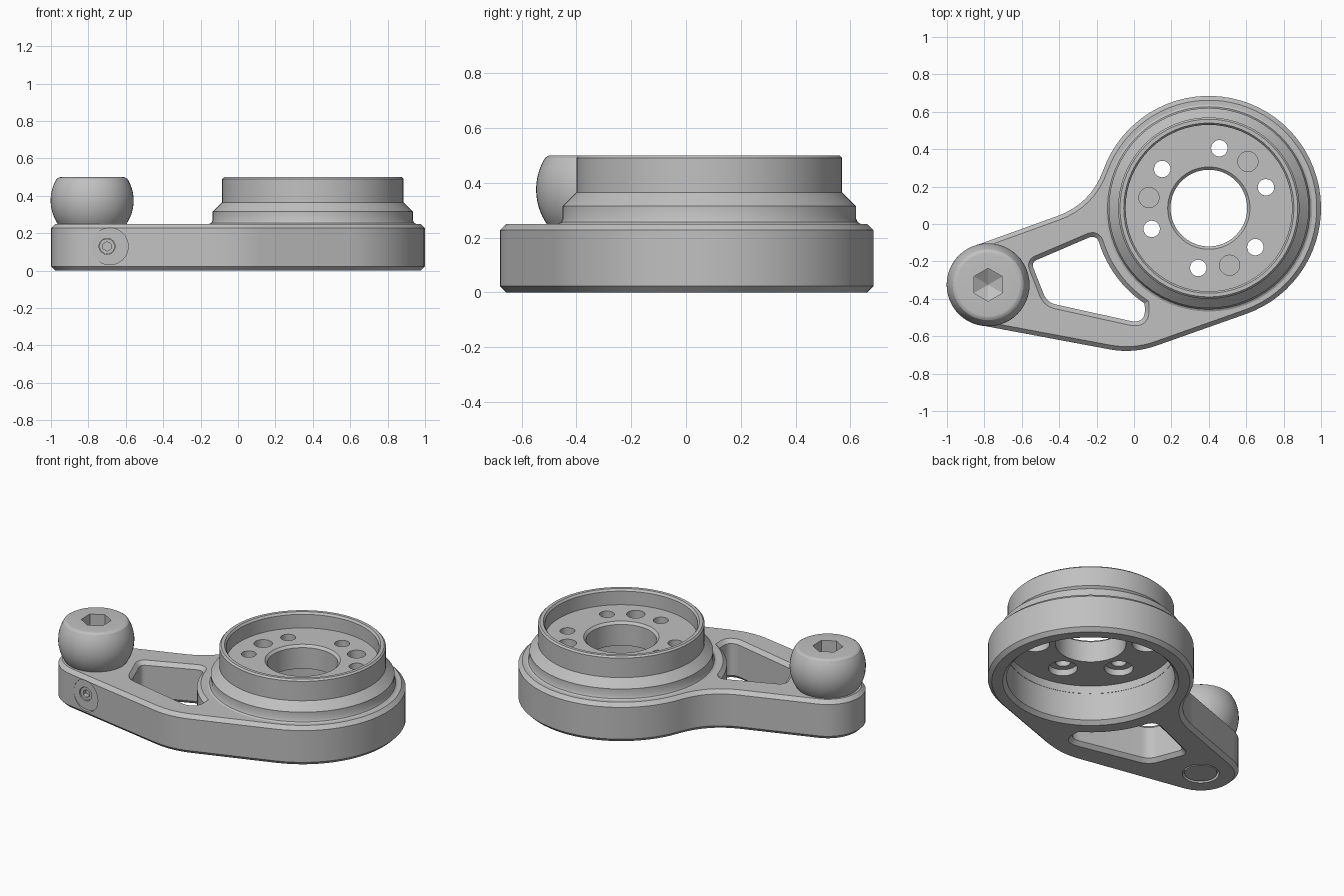
import bpy, bmesh, math
from mathutils import Matrix, Vector

cube = bpy.data.objects.get("Cube")
if cube:
    bpy.data.objects.remove(cube, do_unlink=True)

CX, CY = 0.4, 0.085        # ring axis
BX, BY = -0.78, -0.325     # ball axis

metal = bpy.data.materials.new("plain grey metal")
metal.use_nodes = True
GREY = (0.53, 0.53, 0.53, 1)
metal.diffuse_color = GREY
metal.node_tree.nodes["Principled BSDF"].inputs["Base Color"].default_value = GREY


def add(name, mesh):
    ob = bpy.data.objects.new(name, mesh)
    bpy.context.collection.objects.link(ob)
    return ob


def baked(ob):
    bpy.context.view_layer.update()
    dg = bpy.context.evaluated_depsgraph_get()
    return bpy.data.meshes.new_from_object(ob.evaluated_get(dg))


def cyl(name, r_low, r_high, low, high, seg=32, along_y=False):
    """Cylinder or cone between two points on one axis."""
    low, high = Vector(low), Vector(high)
    m = Matrix.Translation((low + high) / 2)
    if along_y:
        m = m @ Matrix.Rotation(math.radians(-90), 4, 'X')
    bm = bmesh.new()
    bmesh.ops.create_cone(bm, cap_ends=True, segments=seg, radius1=r_low, radius2=r_high,
                          depth=(high - low).length, matrix=m)
    me = bpy.data.meshes.new(name)
    bm.to_mesh(me)
    bm.free()
    return add(name, me)


def cut(ob, *cutters):
    for c in cutters:
        c.hide_render = True
        mod = ob.modifiers.new("cut", 'BOOLEAN')
        mod.operation, mod.solver, mod.object = 'DIFFERENCE', 'EXACT', c
    me = baked(ob)
    ob.modifiers.clear()
    ob.data = me
    for c in cutters:
        bpy.data.objects.remove(c, do_unlink=True)


def finish(ob, angle=28):
    ob.data.materials.clear()
    ob.data.materials.append(metal)
    ob.data.shade_smooth()
    ob.data.set_sharp_from_angle(angle=math.radians(angle))


def lathe(name, profile, cx, cy, seg, closed):
    bm = bmesh.new()
    rings = [[bm.verts.new((cx + r * math.cos(2 * math.pi * i / seg),
                            cy + r * math.sin(2 * math.pi * i / seg), z))
              for i in range(seg)] for r, z in profile]
    pairs = list(zip(rings, rings[1:] + rings[:1]))
    for a, b in pairs if closed else pairs[:-1]:
        for i in range(seg):
            j = (i + 1) % seg
            bm.faces.new((a[i], a[j], b[j], b[i]))
    if not closed:
        bm.faces.new(rings[0])
        bm.faces.new(rings[-1])
    bmesh.ops.recalc_face_normals(bm, faces=bm.faces)
    me = bpy.data.meshes.new(name)
    bm.to_mesh(me)
    bm.free()
    return add(name, me)


def arc(cx, cy, r, a0, a1, n):
    return [(cx + r * math.cos(math.radians(a0 + (a1 - a0) * i / n)),
             cy + r * math.sin(math.radians(a0 + (a1 - a0) * i / n)), 0) for i in range(n + 1)]


def rounded(points, n=8):
    """Round each corner (x, y, d) over the length d on both sides."""
    out = []
    for i, (x, y, d) in enumerate(points):
        p = Vector((x, y))
        if d == 0:
            out.append(p)
            continue
        a = Vector(points[i - 1][:2]) - p
        b = Vector(points[(i + 1) % len(points)][:2]) - p
        a, b = p + a.normalized() * d, p + b.normalized() * d
        for k in range(n + 1):
            t = k / n
            out.append(a * (1 - t) ** 2 + p * 2 * t * (1 - t) + b * t ** 2)
    clean = [out[0]]
    for p in out[1:]:
        if (p - clean[-1]).length > 0.004:
            clean.append(p)
    return clean


# Arm plate: chamfered outline with a bore and a window
outline = rounded(arc(BX, BY, 0.22, 110, 259.4, 24) + [(-0.0035, -0.694, 0.13)]
                  + arc(CX, CY, 0.6, -70.5, 160, 48) + [(-0.231, 0.107, 0.19)])
window = rounded([(-0.55, -0.205, 0.035), (-0.465, -0.42, 0.05), (0.065, -0.537, 0.09)]
                 + arc(CX, CY, 0.615, 236, 200, 10) + [(-0.2, -0.055, 0.05)])
bore = [Vector(p[:2]) for p in arc(CX, CY, 0.49, 0, 360, 64)[:-1]]
cu = bpy.data.curves.new("arm_outline", 'CURVE')
cu.dimensions, cu.fill_mode = '2D', 'BOTH'
cu.extrude, cu.bevel_depth, cu.bevel_resolution, cu.offset = 0.102, 0.023, 0, -0.023
for pts in (outline, window, bore):
    sp = cu.splines.new('POLY')
    sp.points.add(len(pts) - 1)
    for q, p in zip(sp.points, pts):
        q.co = (p.x, p.y, 0, 1)
    sp.use_cyclic_u = True
helper = add("arm_outline", cu)
me = baked(helper)
bpy.data.objects.remove(helper, do_unlink=True)
me.transform(Matrix.Translation((0, 0, 0.125)))
bm = bmesh.new()
bm.from_mesh(me)
bmesh.ops.remove_doubles(bm, verts=bm.verts, dist=0.0002)
bmesh.ops.recalc_face_normals(bm, faces=bm.faces)
bm.to_mesh(me)
bm.free()
arm = add("arm_plate", me)
cut(arm,
    cyl("spotface", 0.098, 0.098, (-0.685, -0.75, 0.13), (-0.685, -0.548, 0.13), 40, True),
    cyl("screw_bore", 0.043, 0.043, (-0.70, -0.7, 0.13), (-0.70, -0.49, 0.13), 24, True),
    cyl("stud_bore", 0.108, 0.108, (BX, BY, -0.1), (BX, BY, 0.03)))
finish(arm)

# Stepped ring with a recessed floor
ring = lathe("stepped_ring", [
    (0.205, 0.25), (0.488, 0.25), (0.488, 0.2), (0.53, 0.2), (0.555, 0.249), (0.542, 0.256),
    (0.535, 0.27), (0.535, 0.315), (0.485, 0.365), (0.485, 0.49), (0.475, 0.5), (0.455, 0.5),
    (0.445, 0.487), (0.445, 0.40), (0.22, 0.40), (0.205, 0.385)], CX, CY, 64, True)
cutters = []
for k in range(9):
    ang = math.radians(20 + 60 * k if k < 6 else 50 + 120 * k)
    x, y = CX + 0.325 * math.cos(ang), CY + 0.325 * math.sin(ang)
    if k < 6:   # through holes, wider underneath
        cutters += [cyl("hole", 0.044, 0.044, (x, y, 0.1), (x, y, 0.6), 24),
                    cyl("counterbore", 0.085, 0.085, (x, y, 0.1), (x, y, 0.29), 24)]
    else:       # blind dowel holes
        cutters.append(cyl("dowel_hole", 0.054, 0.054, (x, y, 0.34), (x, y, 0.6), 24))
cut(ring, *cutters)
finish(ring)

# Ball with flat ends and a hex socket
ball_profile = [(0.222 * math.cos(t), 0.375 + 0.222 * math.sin(t))
                for t in [math.radians(-35.5 + 67 * i / 14) for i in range(15)]]
ball_profile += [(0.184, 0.494), (0.176, 0.499), (0.168, 0.5)]
ball = lathe("ball", ball_profile, BX, BY, 48, False)
cut(ball,
    cyl("socket", 0.088, 0.088, (BX, BY, 0.41), (BX, BY, 0.6), 6),
    cyl("socket_tip", 0.0, 0.088, (BX, BY, 0.36), (BX, BY, 0.4101), 6))
finish(ball)

# Stud end under the ball
finish(cyl("stud_end", 0.095, 0.095, (BX, BY, 0.003), (BX, BY, 0.06)))

# Clamping screw in the side of the arm
screw = cyl("clamp_screw", 0.041, 0.041, (-0.70, -0.54, 0.13), (-0.70, -0.47, 0.13), 24, True)
cut(screw, cyl("screw_socket", 0.025, 0.025, (-0.70, -0.6, 0.13), (-0.70, -0.51, 0.13), 6, True))
finish(screw)
